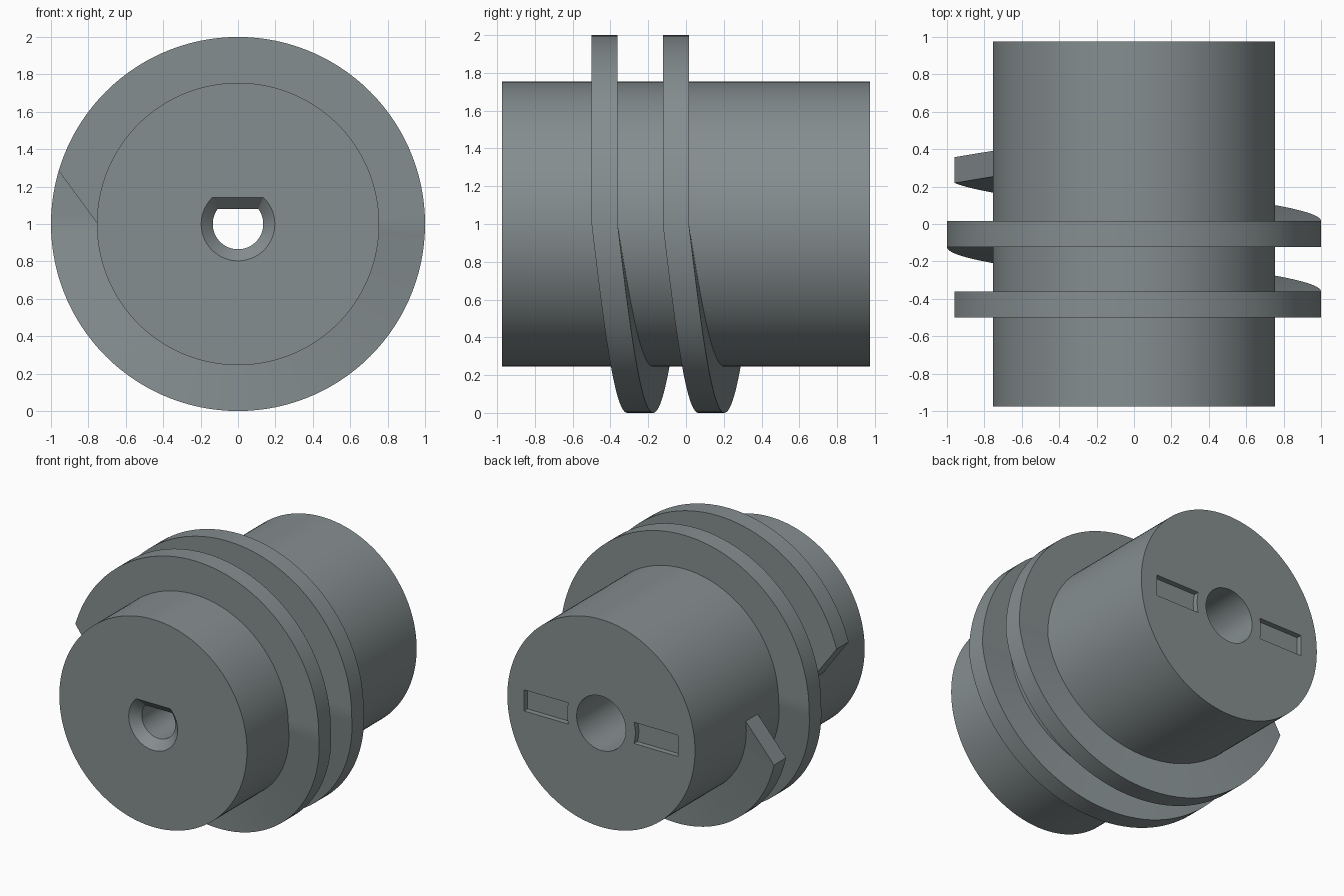
import bpy, bmesh, math

if "Cube" in bpy.data.objects:
    bpy.data.objects.remove(bpy.data.objects["Cube"])

BODY_R, HALF_LEN, RIB_R = 0.755, 0.975, 1.0
RIB_Y, RIB_T, PITCH = -0.5, 0.138, 0.377   # front edge, thickness, step per turn
CUT = 16.5                                 # degrees trimmed from the rim at each rib end

grey = bpy.data.materials.new("steel grey")
grey.diffuse_color = (0.235, 0.27, 0.275, 1)
grey.use_nodes = True
grey.node_tree.nodes["Principled BSDF"].inputs["Base Color"].default_value = grey.diffuse_color


def make_object(name, bm):
    bmesh.ops.remove_doubles(bm, verts=bm.verts, dist=1e-5)
    bmesh.ops.recalc_face_normals(bm, faces=bm.faces)
    mesh = bpy.data.meshes.new(name)
    bm.to_mesh(mesh)
    bm.free()
    mesh.materials.append(grey)
    ob = bpy.data.objects.new(name, mesh)
    bpy.context.collection.objects.link(ob)
    return ob


def loft(name, rings):
    """Closed solid through rings of equal length."""
    bm = bmesh.new()
    loops = [[bm.verts.new(p) for p in ring] for ring in rings]
    n = len(loops[0])
    for a, b in zip(loops, loops[1:]):
        for i in range(n):
            j = (i + 1) % n
            bm.faces.new((a[i], a[j], b[j], b[i]))
    bm.faces.new(loops[0])
    bm.faces.new(loops[-1])
    return make_object(name, bm)


def circle(r, y, n=128):
    return [(r * math.cos(2 * math.pi * i / n), y, 1 + r * math.sin(2 * math.pi * i / n))
            for i in range(n)]


def d_shape(r, flat, y, n=64):
    """Circle with its top cut flat."""
    start = math.asin(flat / r)
    sweep = math.pi + 2 * start
    return [(r * math.cos(start - sweep * i / n), y, 1 + r * math.sin(start - sweep * i / n))
            for i in range(n + 1)]


def cut(ob, tool):
    tool.hide_render = True
    mod = ob.modifiers.new("cut", 'BOOLEAN')
    mod.operation, mod.solver, mod.object = 'DIFFERENCE', 'EXACT', tool
    bpy.context.view_layer.objects.active = ob
    bpy.ops.object.modifier_apply(modifier=mod.name)
    bpy.data.objects.remove(tool)


def smooth(ob):
    bpy.ops.object.select_all(action='DESELECT')
    ob.select_set(True)
    bpy.context.view_layer.objects.active = ob
    bpy.ops.object.shade_smooth_by_angle(angle=math.radians(25))


# Main barrel
body = loft("barrel", [circle(BODY_R, -HALF_LEN), circle(BODY_R, HALF_LEN)])

# Chamfered keyed hole in the front, wider round bore from the back
cut(body, loft("keyed_hole", [d_shape(0.207, 0.152, -HALF_LEN - 0.01),
                              d_shape(0.135, 0.08, -HALF_LEN + 0.062),
                              d_shape(0.135, 0.08, 0.0)]))
cut(body, loft("bore", [circle(0.198, -0.35, 64), circle(0.198, 1.1, 64)]))

# Two shallow slots in the back face, inner ends curved around the bore
for side in (1, -1):
    outline = [(0.62, -0.077), (0.62, 0.077)]
    for i in range(9):
        z = 0.077 - 0.154 * i / 8
        outline.append((math.sqrt(0.275 ** 2 - z * z), z))
    cut(body, loft("slot", [[(side * x, y, 1 + z) for x, z in outline]
                            for y in (HALF_LEN - 0.04, HALF_LEN + 0.05)]))
smooth(body)


# Two-turn rib: level over the top half, stepping back under the bottom half
def rib_point(r, turn, offset):
    whole, part = divmod(turn, 360)
    y = RIB_Y + PITCH * (whole + max(0, part - 180) / 180) + offset
    a = math.radians(180 - turn)
    return (r * math.cos(a), y, 1 + r * math.sin(a))


sections = []
for deg in sorted(list(range(0, 720, 3)) + [CUT, 719.99 - CUT, 719.99]):
    rim = min(max(deg, CUT), 720 - CUT)
    sections.append([rib_point(BODY_R - 0.005, deg, 0), rib_point(RIB_R, rim, 0),
                     rib_point(RIB_R, rim, RIB_T), rib_point(BODY_R - 0.005, deg, RIB_T)])
smooth(loft("stepped_rib", sections))
